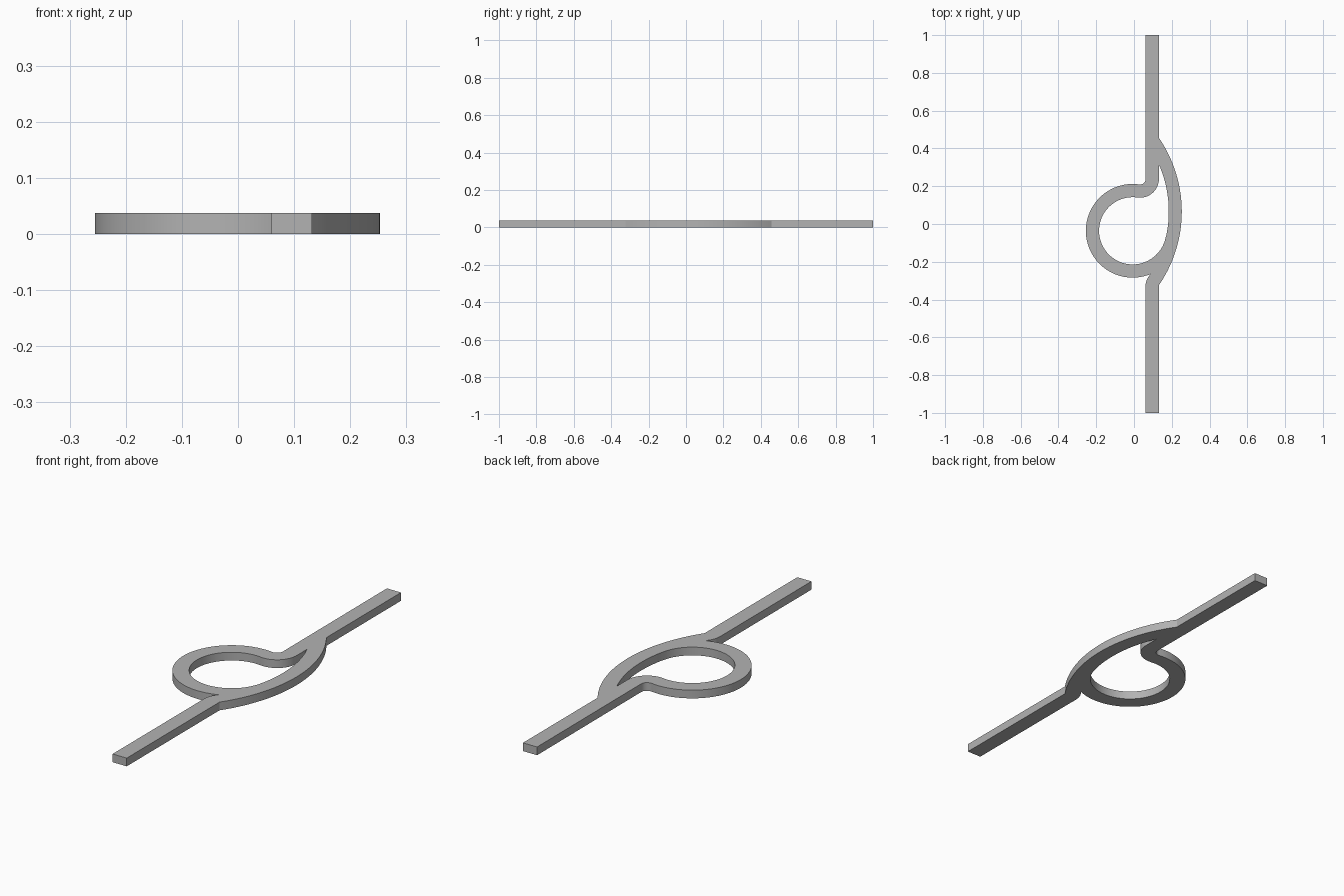
import bpy
import bmesh
from math import radians, degrees, cos, sin, acos, atan2, hypot

cube = bpy.data.objects.get("Cube")
if cube:
    bpy.data.objects.remove(cube, do_unlink=True)

THICK = 0.038
LEFT, RIGHT = 0.06, 0.132          # sides of the straight bar
RING = (-0.007, -0.036)            # ring centre, inner and outer radius
RING_IN, RING_OUT = 0.178, 0.248
BOW = (-0.436, 0.066)              # centre of the long side arc
BOW_IN, BOW_OUT = 0.62, 0.689
BEND_IN, BEND_OUT = 0.03, 0.10     # bend between ring and bar


def arc(centre, radius, start, end, steps):
    """Points along an arc, angles in degrees."""
    angles = [radians(start + (end - start) * i / steps) for i in range(steps + 1)]
    return [(centre[0] + radius * cos(a), centre[1] + radius * sin(a)) for a in angles]


# Bend centre lies where the bend is tangent to both ring and bar
bend_x = RIGHT - BEND_OUT
reach = RING_OUT + BEND_IN
bend = (bend_x, RING[1] + (reach ** 2 - (bend_x - RING[0]) ** 2) ** 0.5)
join = degrees(atan2(bend[1] - RING[1], bend[0] - RING[0]))
touch = degrees(atan2(RING[1] - BOW[1], RING[0] - BOW[0]))
bow_end = degrees(acos((RIGHT - BOW[0]) / BOW_OUT))
slit_end = degrees(acos((RIGHT - BOW[0]) / BOW_IN))

# Outer edge: bar, bow, bar, bend, ring, lower notch
outer = [(RIGHT, -1)] + arc(BOW, BOW_OUT, -bow_end, bow_end, 28)
outer += [(RIGHT, 1), (LEFT, 1)]
outer += arc(bend, BEND_IN, 0, join - 180, 12)
outer += arc(RING, RING_OUT, join, 292.5, 48)[1:]
outer += arc((LEFT + BEND_OUT, -0.335), BEND_OUT, 136, 180, 8)[1:]
outer += [(LEFT, -1)]

# Opening: ring interior running into the pointed slit beside the bow
opening = arc(RING, RING_IN, join, 360 + touch, 56)
opening += arc(BOW, BOW_IN, touch, slit_end, 18)[1:]
opening += arc(bend, BEND_OUT, 0, join - 180, 16)[:-1]

# Filled and extruded profile
curve = bpy.data.curves.new("looped_bar", "CURVE")
curve.dimensions = "2D"
curve.fill_mode = "BOTH"
curve.extrude = THICK / 2
for loop in (outer, opening):
    spline = curve.splines.new("POLY")
    spline.points.add(len(loop) - 1)
    for point, (x, y) in zip(spline.points, loop):
        point.co = (x, y, THICK / 2, 1)
    spline.use_cyclic_u = True

profile = bpy.data.objects.new("looped_bar", curve)
bpy.context.collection.objects.link(profile)
profile.location.z = THICK / 2
for obj in bpy.context.selected_objects:
    obj.select_set(False)
profile.select_set(True)
bpy.context.view_layer.objects.active = profile
bpy.ops.object.convert(target="MESH")
bar = bpy.context.view_layer.objects.active

# Weld the caps to the walls and stand the part on the ground
bm = bmesh.new()
bm.from_mesh(bar.data)
bmesh.ops.remove_doubles(bm, verts=bm.verts, dist=0.0005)
bmesh.ops.recalc_face_normals(bm, faces=bm.faces)
base = min(v.co.z for v in bm.verts)
for v in bm.verts:
    v.co.z -= base
bm.to_mesh(bar.data)
bm.free()
bar.location.z = 0

# Plain grey
grey = bpy.data.materials.new("grey")
grey.use_nodes = True
colour = (0.45, 0.45, 0.45, 1)
grey.diffuse_color = colour
grey.node_tree.nodes["Principled BSDF"].inputs["Base Color"].default_value = colour
bar.data.materials.clear()
bar.data.materials.append(grey)
bpy.ops.object.shade_smooth_by_angle(angle=radians(30))
